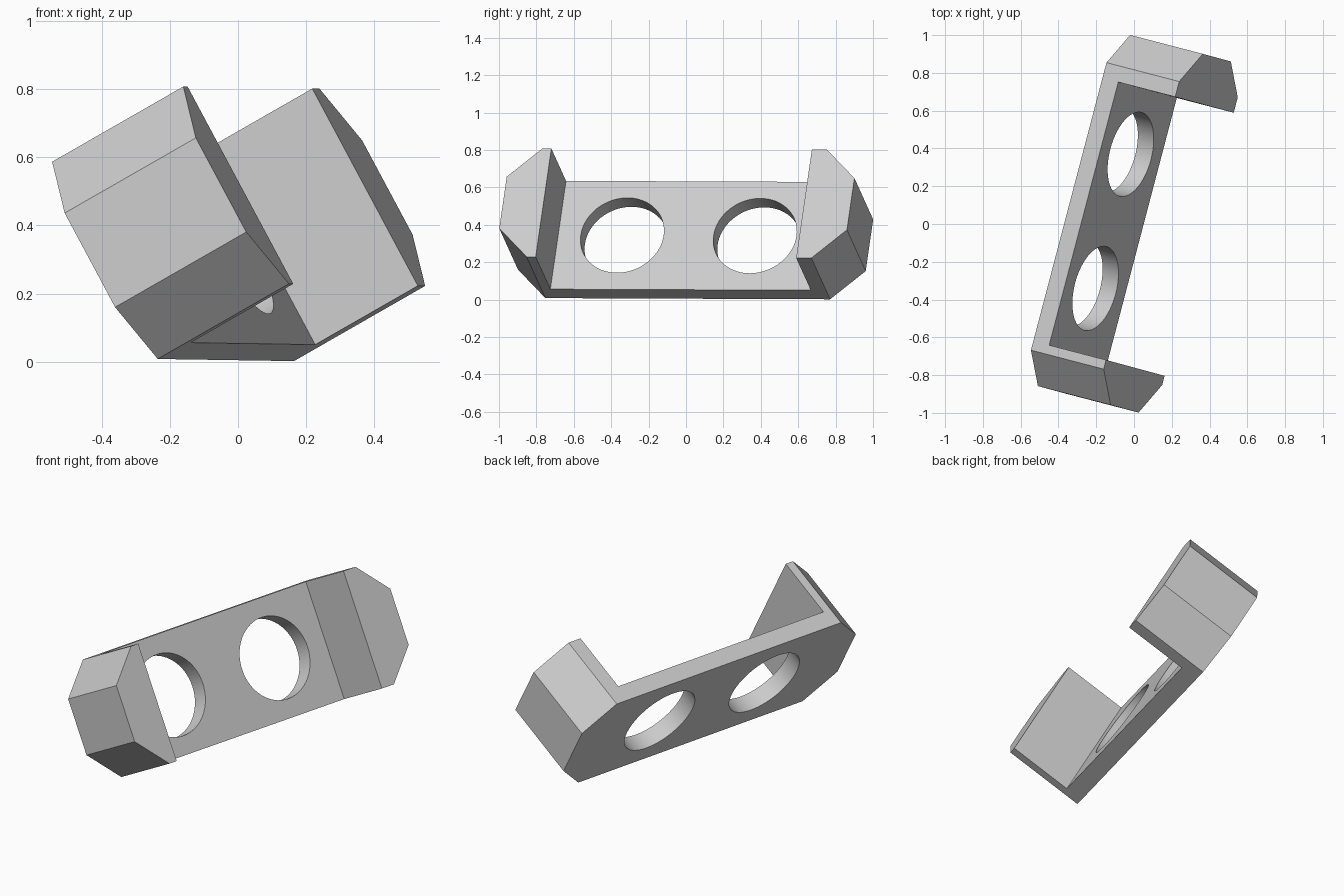
import bpy
import bmesh
from mathutils import Matrix, Vector

default = bpy.data.objects.get("Cube")
if default:
    bpy.data.objects.remove(default, do_unlink=True)

# Bracket dimensions in its own axes: length, width, depth
HALF_LEN, CORNER_LEN = 0.961, 0.787
HALF_WID, CORNER_WID = 0.331, 0.158
BACK, FLOOR, RIM = -0.03, 0.069, 0.425
INNER_NEAR, INNER_FAR = -0.737, 0.703
HOLE_CENTRES, HOLE_RADIUS = (-0.383, 0.351), 0.229

gray = bpy.data.materials.new("light gray")
gray.use_nodes = True
gray.diffuse_color = (0.6, 0.6, 0.6, 1)
gray.node_tree.nodes["Principled BSDF"].inputs["Base Color"].default_value = gray.diffuse_color


def make_object(name, bm):
    bmesh.ops.recalc_face_normals(bm, faces=bm.faces)
    mesh = bpy.data.meshes.new(name)
    bm.to_mesh(mesh)
    bm.free()
    mesh.materials.append(gray)
    obj = bpy.data.objects.new(name, mesh)
    bpy.context.collection.objects.link(obj)
    return obj


def prism(name, outline, low, high):
    bm = bmesh.new()
    face = bm.faces.new([bm.verts.new((x, y, low)) for x, y in outline])
    top = bmesh.ops.extrude_face_region(bm, geom=[face])["geom"]
    verts = [v for v in top if isinstance(v, bmesh.types.BMVert)]
    bmesh.ops.translate(bm, verts=verts, vec=(0, 0, high - low))
    return make_object(name, bm)


def cut(target, cutter):
    cutter.hide_render = True
    mod = target.modifiers.new("cut", "BOOLEAN")
    mod.operation = "DIFFERENCE"
    mod.solver = "EXACT"
    mod.object = cutter
    bpy.ops.object.modifier_apply(modifier=mod.name)
    bpy.data.objects.remove(cutter, do_unlink=True)


# Solid block with clipped corners
quarter = [(HALF_LEN, CORNER_WID), (CORNER_LEN, HALF_WID)]
half = quarter + [(-x, y) for x, y in reversed(quarter)]
outline = half + [(-x, -y) for x, y in half]
bracket = prism("bracket", outline, BACK, RIM)
bpy.ops.object.select_all(action="DESELECT")
bracket.select_set(True)
bpy.context.view_layer.objects.active = bracket

# Open channel between the two end walls
channel = [(INNER_NEAR, -1), (INNER_FAR, -1), (INNER_FAR, 1), (INNER_NEAR, 1)]
cut(bracket, prism("channel_cutter", channel, FLOOR, 1))

# Round holes through the plate
for centre in HOLE_CENTRES:
    bm = bmesh.new()
    bmesh.ops.create_cone(bm, cap_ends=True, segments=64, radius1=HOLE_RADIUS,
                          radius2=HOLE_RADIUS, depth=1,
                          matrix=Matrix.Translation((centre, 0, 0)))
    cut(bracket, make_object("hole_cutter", bm))

bpy.ops.object.shade_smooth_by_angle()

# Tilt into the resting pose
length = Vector((0.254, 0.967, -0.004)).normalized()
depth = Vector((0.846, -0.221, 0.485))
depth = (depth - length * depth.dot(length)).normalized()
width = depth.cross(length)
pose = Matrix((length, width, depth)).transposed().to_4x4()
pose.translation = width * 0.353
bracket.data.transform(pose)
bracket.data.update()
